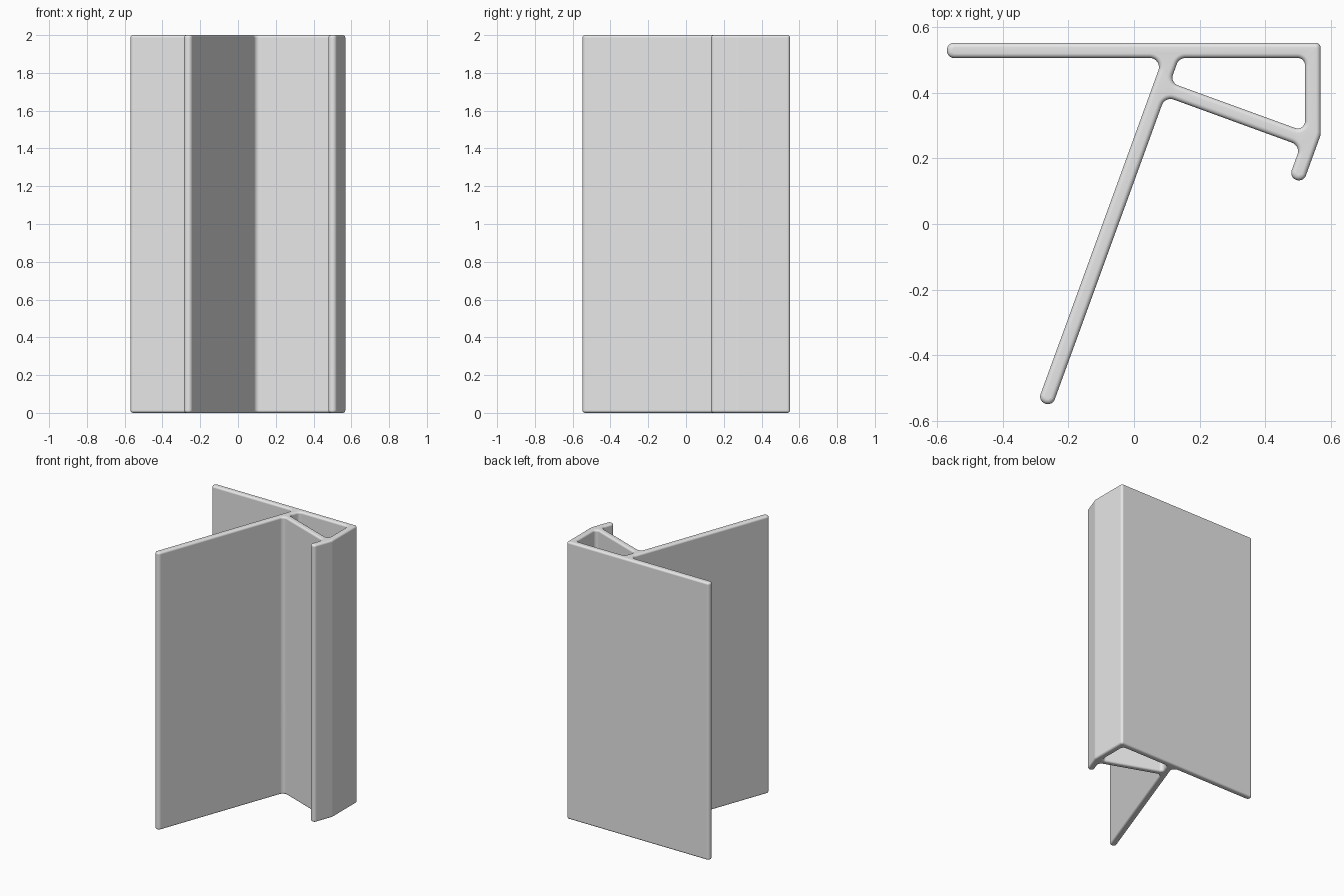
import bpy, bmesh
from math import sin, cos, tan, pi, atan2, radians
from mathutils import Vector

default = bpy.data.objects.get("Cube")
if default:
    bpy.data.objects.remove(default, do_unlink=True)

HEIGHT, BEVEL, BEVEL_STEPS, ARC_STEPS = 2.0, 0.014, 4, 8
TILT = radians(20)
ALONG = Vector((sin(TILT), cos(TILT)))      # direction of the slanted leg
ACROSS = Vector((cos(TILT), -sin(TILT)))    # direction of the brace

# Wall positions of the section
LEFT, RIGHT, WALL = -0.569, 0.568, 0.520
BACK, PLATE = 0.551, 0.505
LEG_L, LEG_R, LEG_END = -0.090, -0.044, -0.606
BRACE_LOW, BRACE_HIGH = 0.397, 0.442
LIP_L, LIP_R, LIP_END = 0.395, 0.441, 0.295


def slanted(u, v):
    return ALONG * u + ACROSS * v


def leg_at_y(v, y):
    return Vector(((v - ACROSS.y * y) / ACROSS.x, y))


def lip_at_x(v, x):
    return Vector((x, (v - ACROSS.x * x) / ACROSS.y))


def brace_at_x(u, x):
    return Vector((x, (u - ALONG.x * x) / ALONG.y))


def fillet(corners):
    """Round each (point, radius) corner; return (point, outward normal) pairs."""
    result = []
    for i, (p, r) in enumerate(corners):
        before = (p - corners[i - 1][0]).normalized()
        after = (corners[(i + 1) % len(corners)][0] - p).normalized()
        turn = atan2(before.x * after.y - before.y * after.x, before.dot(after))
        side = 1 if turn > 0 else -1
        start = Vector((before.y, -before.x))
        centre = p - before * r * tan(abs(turn) / 2) - start * r * side
        first = atan2(start.y, start.x)
        for k in range(ARC_STEPS + 1):
            a = first + turn * k / ARC_STEPS
            n = Vector((cos(a), sin(a)))
            result.append((centre + n * r * side, n))
    return result


TIP, INNER = 0.0225, 0.028
outline = fillet([
    (Vector((LEFT, BACK)), 0.021), (Vector((LEFT, PLATE)), 0.021),
    (leg_at_y(LEG_L, PLATE), INNER),
    (slanted(LEG_END, LEG_L), TIP), (slanted(LEG_END, LEG_R), TIP),
    (slanted(BRACE_LOW, LEG_R), INNER), (slanted(BRACE_LOW, LIP_L), INNER),
    (slanted(LIP_END, LIP_L), TIP), (slanted(LIP_END, LIP_R), TIP),
    (lip_at_x(LIP_R, RIGHT), 0.05), (Vector((RIGHT, BACK)), 0.016),
])
hollow = fillet([
    (leg_at_y(LEG_R, PLATE), INNER), (Vector((WALL, PLATE)), 0.022),
    (brace_at_x(BRACE_HIGH, WALL), 0.022), (slanted(BRACE_HIGH, LEG_R), 0.025),
])

# Levels as (height, inset), with rounded rims at both ends
rim = [(BEVEL * (1 - cos(a)), BEVEL * (1 - sin(a)))
       for a in (pi / 2 * k / BEVEL_STEPS for k in range(BEVEL_STEPS + 1))]
levels = rim + [(HEIGHT - z, d) for z, d in reversed(rim)]

# Side walls
bm = bmesh.new()
caps = {0: [], len(levels) - 1: []}
for loop in (outline, hollow):
    rings = [[bm.verts.new((*(p - n * d), z)) for p, n in loop] for z, d in levels]
    count = len(loop)
    for low, high in zip(rings, rings[1:]):
        for i in range(count):
            j = (i + 1) % count
            bm.faces.new((low[i], low[j], high[j], high[i]))
    for level in caps:
        ring = rings[level]
        caps[level] += [bm.edges.get((ring[i - 1], ring[i])) for i in range(count)]

# End caps, open at the hollow
for level, edges in caps.items():
    bmesh.ops.triangle_fill(bm, use_beauty=True, use_dissolve=False, edges=edges,
                            normal=(0, 0, 1 if level else -1))
bmesh.ops.recalc_face_normals(bm, faces=bm.faces[:])

mesh = bpy.data.meshes.new("extruded_trim_profile")
bm.to_mesh(mesh)
bm.free()
profile = bpy.data.objects.new("extruded_trim_profile", mesh)
bpy.context.collection.objects.link(profile)

# Plain grey material
grey = bpy.data.materials.new("light_grey")
grey.use_nodes = True
grey.diffuse_color = (0.8, 0.8, 0.8, 1)
grey.node_tree.nodes["Principled BSDF"].inputs["Base Color"].default_value = (0.8, 0.8, 0.8, 1)
mesh.materials.append(grey)

# Smooth rounded edges, flat walls
bpy.ops.object.select_all(action="DESELECT")
profile.select_set(True)
bpy.context.view_layer.objects.active = profile
bpy.ops.object.shade_smooth_by_angle(angle=radians(35))
profile.modifiers.new("flat_walls", "WEIGHTED_NORMAL").keep_sharp = True
